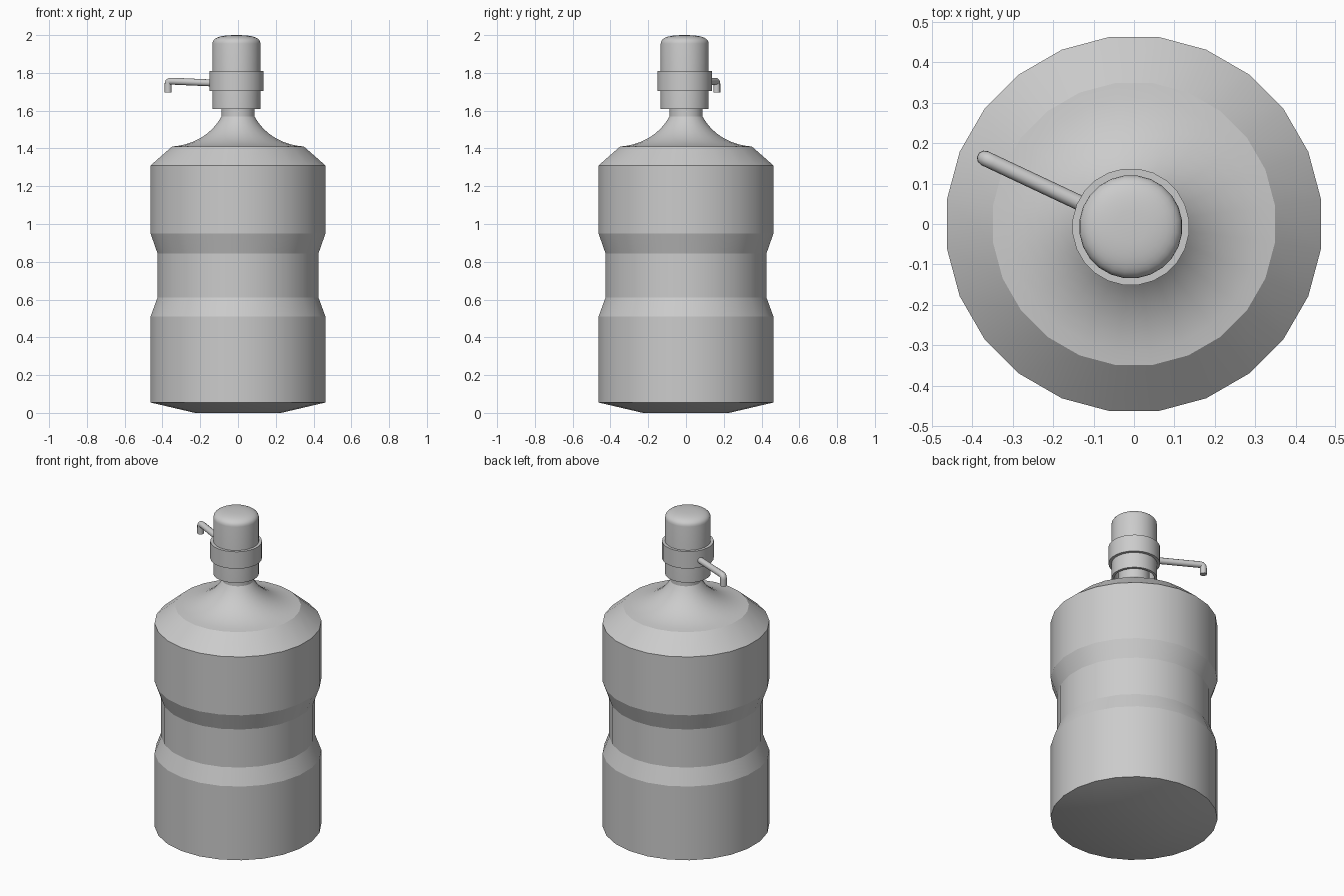
import bpy, bmesh, math
from mathutils import Vector

cube = bpy.data.objects.get("Cube")
if cube:
    bpy.data.objects.remove(cube, do_unlink=True)

SIDES = 24
PUMP = Vector((-0.008, -0.007, 0))

grey = bpy.data.materials.new("plain_grey")
grey.use_nodes = True
colour = (0.6, 0.6, 0.6, 1)
grey.diffuse_color = colour
grey.node_tree.nodes["Principled BSDF"].inputs["Base Color"].default_value = colour


def finish(name, mesh, angle):
    """Link a mesh with the shared material and smooth shading."""
    obj = bpy.data.objects.new(name, mesh)
    bpy.context.collection.objects.link(obj)
    mesh.materials.clear()
    mesh.materials.append(grey)
    bpy.ops.object.select_all(action="DESELECT")
    obj.select_set(True)
    bpy.context.view_layer.objects.active = obj
    bpy.ops.object.shade_smooth_by_angle(angle=math.radians(angle))
    return obj


def lathe(name, profile, centre=Vector((0, 0, 0)), closed=False, angle=18):
    """Revolve (radius, z) points; radius 0 makes a pole."""
    bm = bmesh.new()
    rings = []
    for r, z in profile:
        if r == 0:
            rings.append([bm.verts.new(centre + Vector((0, 0, z)))] * SIDES)
            continue
        ring = []
        for i in range(SIDES):
            a = math.tau * (i + 0.5) / SIDES
            ring.append(bm.verts.new(centre + Vector((r * math.cos(a), r * math.sin(a), z))))
        rings.append(ring)
    pairs = list(zip(rings, rings[1:]))
    if closed:
        pairs.append((rings[-1], rings[0]))
    for low, high in pairs:
        for i in range(SIDES):
            j = (i + 1) % SIDES
            corners = list(dict.fromkeys((low[i], low[j], high[j], high[i])))
            bm.faces.new(corners)
    bmesh.ops.recalc_face_normals(bm, faces=bm.faces)
    mesh = bpy.data.meshes.new(name)
    bm.to_mesh(mesh)
    bm.free()
    return finish(name, mesh, angle)


def bezier(p, steps):
    """Points on a cubic curve, end points included."""
    p = [Vector(q) for q in p]
    pts = []
    for k in range(steps + 1):
        t = k / steps
        s = 1 - t
        q = p[0] * s**3 + p[1] * 3 * s * s * t + p[2] * 3 * s * t * t + p[3] * t**3
        pts.append(tuple(q))
    return pts


# Bottle: waisted body, chamfered shoulder, flared neck
body = [(0, 0), (0.23, 0), (0.467, 0.055), (0.467, 0.51), (0.43, 0.61),
        (0.43, 0.845), (0.467, 0.95), (0.467, 1.31)]
flare = bezier([(0.352, 1.41), (0.22, 1.42), (0.13, 1.49), (0.088, 1.57)], 10)
lathe("bottle", body + flare + [(0.088, 1.68), (0, 1.68)])

# Pump housing: hollow skirt below, rounded top
dome = bezier([(0.128, 1.955), (0.128, 1.985), (0.09, 1.996), (0.04, 1.999)], 8)
lathe("pump_housing",
      [(0, 1.7), (0.113, 1.7), (0.113, 1.61), (0.128, 1.61)] + dome + [(0, 2.0)],
      PUMP, angle=25)

# Collar around the housing
lathe("pump_collar", [(0.12, 1.705), (0.145, 1.705), (0.145, 1.81), (0.12, 1.81)],
      PUMP, closed=True)

# Spout: thin tube bending down at the tip
tip = Vector((-0.37, 0.163, 1.757))
inward = Vector((0.27, -0.127, -0.012))
elbow = bezier([tip + inward * 0.08, tip + inward * 0.02,
                tip - Vector((0, 0, 0.004)), tip - Vector((0, 0, 0.022))], 5)
path = [tuple(tip + inward)] + elbow + [tuple(tip - Vector((0, 0, 0.061)))]
curve = bpy.data.curves.new("spout_path", "CURVE")
curve.dimensions = "3D"
curve.bevel_depth = 0.019
curve.bevel_resolution = 3
curve.use_fill_caps = True
spline = curve.splines.new("POLY")
spline.points.add(len(path) - 1)
for point, co in zip(spline.points, path):
    point.co = (*co, 1)
helper = bpy.data.objects.new("spout_helper", curve)
bpy.context.collection.objects.link(helper)
bpy.context.view_layer.update()
graph = bpy.context.evaluated_depsgraph_get()
spout_mesh = bpy.data.meshes.new_from_object(helper.evaluated_get(graph))
bpy.data.objects.remove(helper, do_unlink=True)
finish("spout", spout_mesh, 50)
